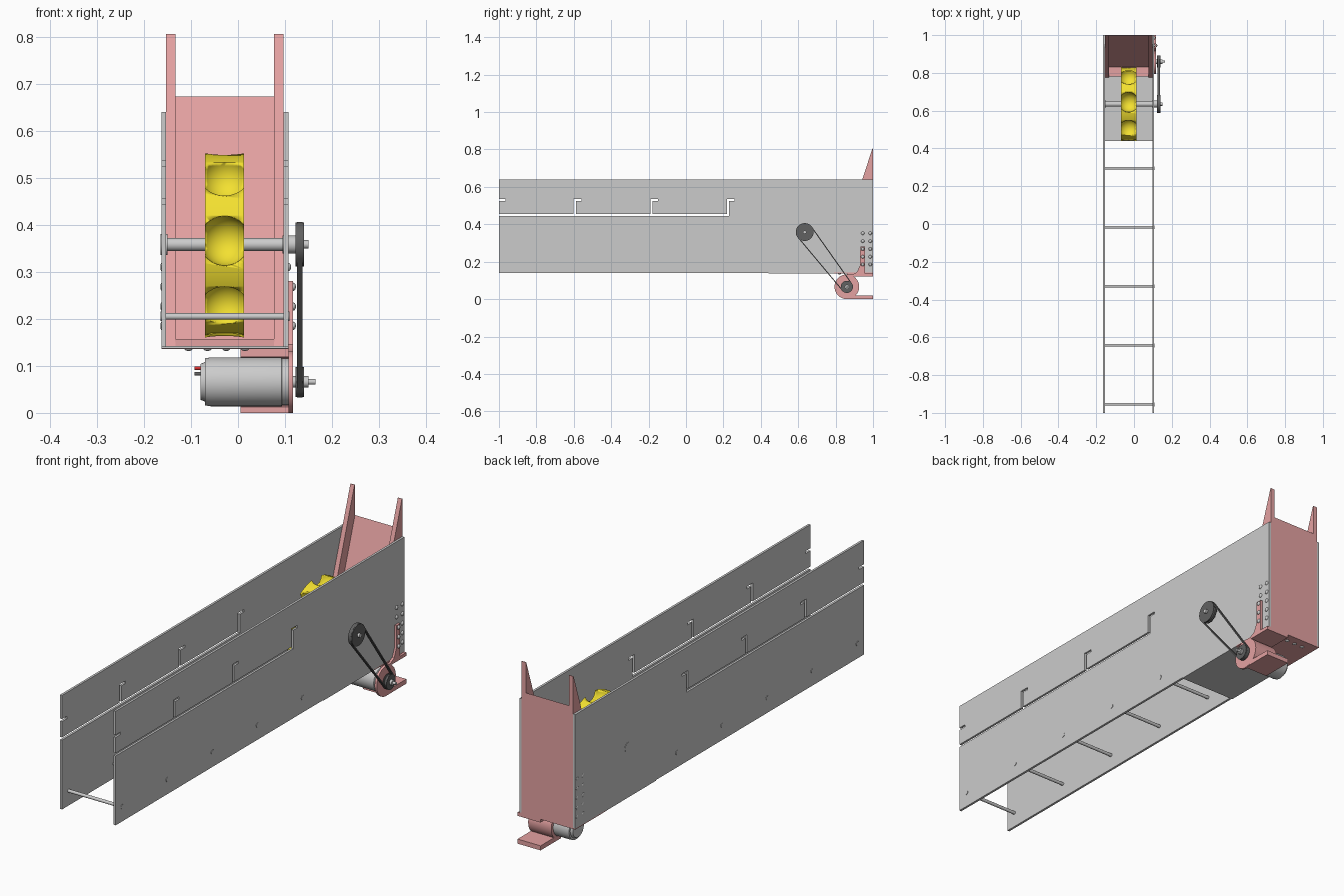
import bpy, bmesh
from math import sin, cos, pi, radians, atan2, acos, hypot
from mathutils import Matrix, Vector

if "Cube" in bpy.data.objects:
    bpy.data.objects.remove(bpy.data.objects["Cube"])


def material(name, rgb):
    m = bpy.data.materials.new(name)
    m.diffuse_color = (*rgb, 1)
    m.use_nodes = True
    m.node_tree.nodes["Principled BSDF"].inputs["Base Color"].default_value = m.diffuse_color
    return m


RED = material("red_paint", (0.78, 0.36, 0.36))
YELLOW = material("yellow_plastic", (0.9, 0.75, 0.03))
DARK = material("dark_rubber", (0.12, 0.12, 0.12))
WIRE = material("red_wire", (0.7, 0.03, 0.03))


def finish(bm, name, mat=None):
    bmesh.ops.recalc_face_normals(bm, faces=bm.faces)
    me = bpy.data.meshes.new(name)
    bm.to_mesh(me)
    bm.free()
    me.shade_smooth()
    me.set_sharp_from_angle(angle=radians(30))
    ob = bpy.data.objects.new(name, me)
    bpy.context.collection.objects.link(ob)
    if mat:
        me.materials.append(mat)
    return ob


def prism(name, pts, x0, x1, mat=None):
    """Extrude a (y, z) outline along x."""
    bm = bmesh.new()
    f = bm.faces.new([bm.verts.new((x0, y, z)) for y, z in pts])
    ext = bmesh.ops.extrude_face_region(bm, geom=[f])["geom"]
    bmesh.ops.translate(bm, vec=(x1 - x0, 0, 0),
                        verts=[g for g in ext if isinstance(g, bmesh.types.BMVert)])
    return finish(bm, name, mat)


def box(name, x0, x1, y0, y1, z0, z1, mat=None):
    return prism(name, [(y0, z0), (y1, z0), (y1, z1), (y0, z1)], x0, x1, mat)


def lathe(name, y, z, profile, mat=None, n=40):
    """Turn (x, radius) points round an axis parallel to x."""
    bm = bmesh.new()
    rings = [[bm.verts.new((x, y + r * cos(2 * pi * i / n), z + r * sin(2 * pi * i / n)))
              for i in range(n)] for x, r in profile]
    for a, b in zip(rings, rings[1:]):
        for i in range(n):
            bm.faces.new((a[i], a[(i + 1) % n], b[(i + 1) % n], b[i]))
    bm.faces.new(rings[0])
    bm.faces.new(rings[-1])
    return finish(bm, name, mat)


def cyl(name, y, z, r, x0, x1, mat=None, n=32):
    return lathe(name, y, z, [(x0, r), (x1, r)], mat, n)


def arc(cy, cz, r, a0, a1, n=20):
    return [(cy + r * cos(radians(a0 + (a1 - a0) * i / n)),
             cz + r * sin(radians(a0 + (a1 - a0) * i / n))) for i in range(n + 1)]


# Side plates with a long open slot and hooked branches
plate = [(-1, .14), (1, .14), (1, .64), (-1, .64), (-1, .536), (-.965, .536),
         (-.965, .525), (-1, .525), (-1, .456)]
for y in (-.601, -.191, .219):
    plate += [(y, .456), (y, .536), (y + .041, .536), (y + .041, .525), (y + .012, .525)]
    plate.append((y + .012, .456 if y < .2 else .444))
plate.append((-1, .444))
prism("left_side_plate", plate, -.163, -.153)
prism("right_side_plate", plate, .097, .107)

# Floor and cross rods
box("floor_plate", -.163, .107, .44, .79, .137, .142)
for i in range(5):
    lathe(f"cross_rod_{i}", -.955 + i * .3125, .205,
          [(-.165, .01), (-.162, .01), (-.162, .007), (.106, .007), (.106, .01), (.109, .01)], n=20)

# Red end chute: sloped block, two tapered walls, base
prism("chute_slope", [(.78, .14), (1, .14), (1, .672), (.83, .157), (.78, .157)], -.134, .078, RED)
wall = [(.776, .14), (1, .14), (1, .805), (.997, .805)]
prism("chute_left_wall", wall, -.153, -.133, RED)
prism("chute_right_wall", wall, .077, .097, RED)
box("chute_base", -.163, .107, .785, 1, .136, .141, RED)

# Yellow pocket wheel, pockets cut by spheres
WY, WZ = .635, .356
wheel = cyl("pocket_wheel", WY, WZ, .197, -.07, .013, YELLOW, 96)
bm = bmesh.new()
for k in range(8):
    a = radians(3 + 45 * k)
    pos = Vector((-.0285, WY - .195 * cos(a), WZ + .195 * sin(a)))
    bmesh.ops.create_uvsphere(bm, u_segments=32, v_segments=20, radius=.053,
                              matrix=Matrix.Translation(pos))
cutter = finish(bm, "pocket_cutter")
cutter.hide_render = True
cutter.hide_viewport = True
mod = wheel.modifiers.new("pockets", "BOOLEAN")
mod.operation = "DIFFERENCE"
mod.solver = "EXACT"
mod.object = cutter

# Wheel shaft, bearings, drive pulley
cyl("wheel_shaft", WY, .358, .014, -.165, .125)
cyl("shaft_end", WY, .358, .009, .12, .15)
cyl("left_bearing", WY, .358, .022, -.165, -.150)
cyl("right_bearing", WY, .358, .019, .095, .122)


def pulley(name, y, z, r):
    lathe(name, y, z, [(.122, r), (.126, r), (.128, r - .004), (.134, r - .004),
                       (.136, r), (.14, r)], DARK)


MY, MZ = .86, .066
pulley("wheel_pulley", WY, .358, .047)
pulley("motor_pulley", MY, MZ, .032)

# Belt loop round both pulleys
d = hypot(MY - WY, MZ - .358)
a, b = atan2(MZ - .358, MY - WY), acos(.015 / d)
A, B = a * 180 / pi, b * 180 / pi


def loop(off):
    return arc(WY, .358, .043 + off, A + B, A + 360 - B, 32) + arc(MY, MZ, .028 + off, A - B, A + B)


bm = bmesh.new()
rings = [[bm.verts.new((x, y, z)) for y, z in loop(off)]
         for x, off in ((.125, 0), (.137, 0), (.137, .005), (.125, .005))]
n = len(rings[0])
for k in range(4):
    p, q = rings[k], rings[(k + 1) % 4]
    for i in range(n):
        bm.faces.new((p[i], p[(i + 1) % n], q[(i + 1) % n], q[i]))
finish(bm, "drive_belt", DARK)

# Motor with stepped end cap, shaft and wires
lathe("motor_body", MY, MZ, [(-.08, .02), (-.08, .038), (-.07, .042), (-.07, .05), (-.058, .052),
                             (.092, .052), (.094, .05), (.108, .05)])
cyl("motor_shaft", MY, MZ, .006, .1, .165, n=20)
cyl("motor_shaft_hub", MY, MZ, .012, .1, .15, n=24)
cyl("red_terminal", MY, MZ + .029, .004, -.092, -.075, WIRE, 12)
cyl("black_terminal", MY, MZ + .017, .004, -.092, -.075, DARK, 12)

# Motor mount: cradle behind the motor and face plate
back = [(1, 0), (1, .02)] + arc(MY, MZ, .066, -44, 58) + [(1, .122), (1, .137)]
prism("motor_cradle", [(MY, 0)] + back + [(MY, .137)] + arc(MY, MZ, .053, 90, -90),
      .005, .108, RED)
neck = [(.957, .137), (.957, .28), (.932, .28), (.93, .18), (.915, .145), (.89, .131)]
# The plate is split in two so each outline stays simple
prism("motor_face_disc", arc(MY, MZ, .066, 0, 354, 59), .107, .117, RED)
prism("motor_face_bracket", back + neck + [(MY, .131), (MY, 0)], .1072, .1168, RED)

# Rivets on both sides and under the chute
bm = bmesh.new()


def rivet(x, y, z, scale):
    bmesh.ops.create_uvsphere(bm, u_segments=14, v_segments=8, radius=.009,
                              matrix=Matrix.Translation((x, y, z)) @ Matrix.Diagonal((*scale, 1)))


for y in (.945, .985):
    for z in (.185, .226, .268, .31, .352):
        on_neck = y < .95 and z < .28
        rivet(-.162, y, z, (.35, 1, 1))
        rivet(.117 if on_neck else .107, y, z, (.7, 1, 1))
for x in (-.105, -.065, -.025, .015):
    for y in (.82, .96):
        rivet(x, y, .137, (1, 1, .6))
finish(bm, "rivets")
